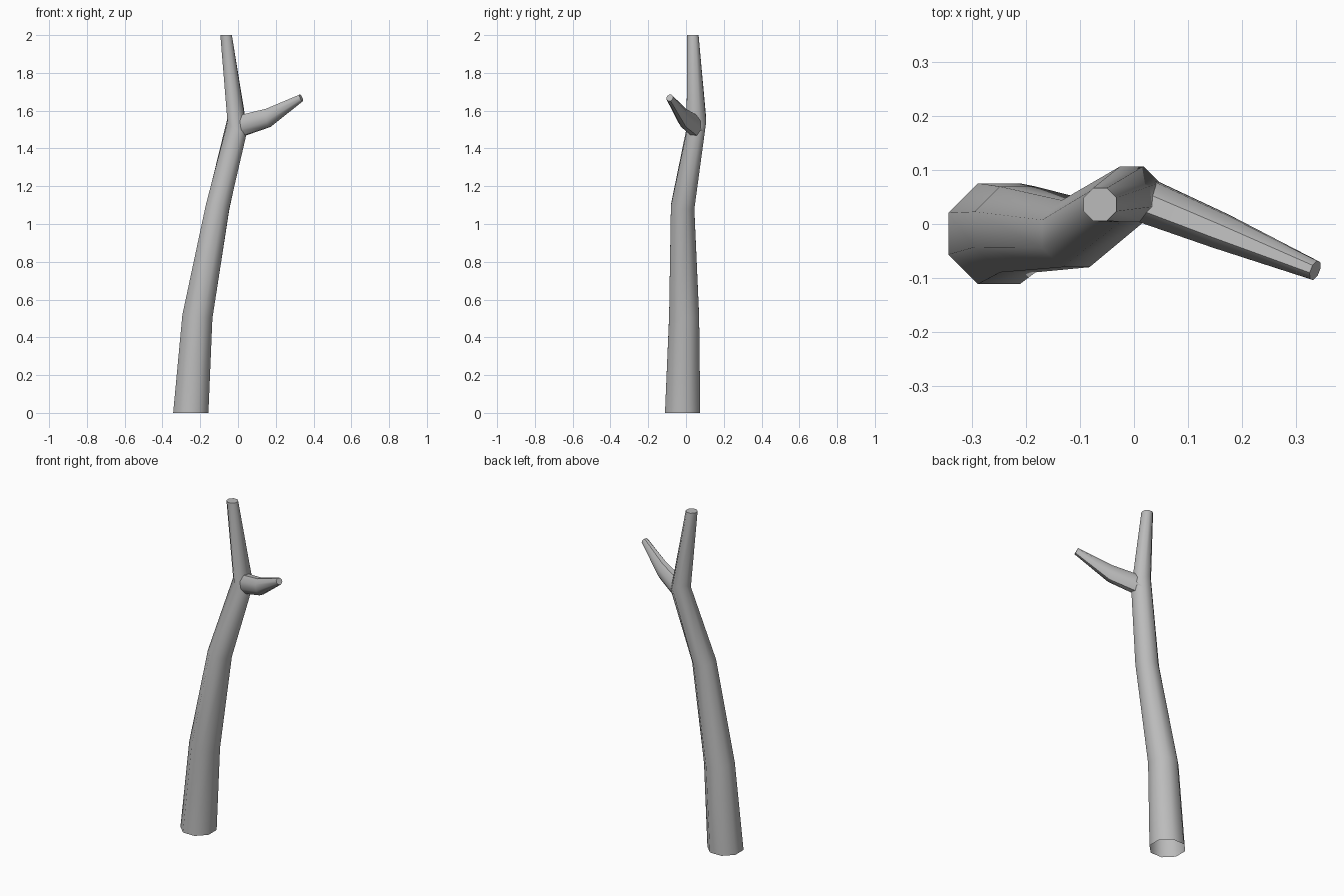
import bpy, bmesh, math
from mathutils import Vector

cube = bpy.data.objects.get("Cube")
if cube:
    bpy.data.objects.remove(cube, do_unlink=True)

bark = bpy.data.materials.new("grey_bark")
bark.use_nodes = True
GREY = (0.5, 0.5, 0.5, 1)
bark.diffuse_color = GREY
bark.node_tree.nodes["Principled BSDF"].inputs["Base Color"].default_value = GREY


def limb(name, rings, sides):
    """Skin a tapering limb through rings of (centre, side vector, up vector); cap only its tip."""
    bm = bmesh.new()
    loops = []
    for centre, u, v in rings:
        loop = []
        for i in range(sides):
            a = math.tau * (i + 0.5) / sides
            loop.append(bm.verts.new(Vector(centre) + Vector(u) * math.cos(a) + Vector(v) * math.sin(a)))
        loops.append(loop)
    for low, high in zip(loops, loops[1:]):
        for i in range(sides):
            j = (i + 1) % sides
            bm.faces.new((low[i], low[j], high[j], high[i]))
    bm.faces.new(loops[-1])
    mesh = bpy.data.meshes.new(name)
    bm.to_mesh(mesh)
    bm.free()
    mesh.materials.append(bark)
    obj = bpy.data.objects.new(name, mesh)
    bpy.context.collection.objects.link(obj)
    bpy.ops.object.select_all(action='DESELECT')
    obj.select_set(True)
    bpy.context.view_layer.objects.active = obj
    bpy.ops.object.shade_smooth_by_angle(angle=math.radians(50))


def trunk_ring(x, y, z, r, slope_x=0, slope_y=0):
    return (x, y, z), (r, 0, r * slope_x), (0, r, r * slope_y)


# Bent trunk, open at the base, running into the upright top shoot
limb("trunk", [
    trunk_ring(-0.25, -0.018, 0, 0.101),
    trunk_ring(-0.215, -0.01, 0.51, 0.086, -0.12),
    trunk_ring(-0.108, -0.018, 1.09, 0.067, -0.15, -0.15),
    trunk_ring(-0.004, 0.055, 1.525, 0.056, -0.5, 0.5),
    trunk_ring(-0.063, 0.036, 2.0, 0.033),
], 8)

# Side branch rooted inside the fork
limb("side_branch", [
    ((0.0, 0.052, 1.515), (0.016, 0.042, 0), (-0.01, 0, 0.06)),
    ((0.16, -0.013, 1.562), (0.013, 0.033, 0), (-0.008, 0, 0.052)),
    ((0.335, -0.086, 1.668), (0.007, 0.018, 0), (-0.008, 0.003, 0.018)),
], 8)
